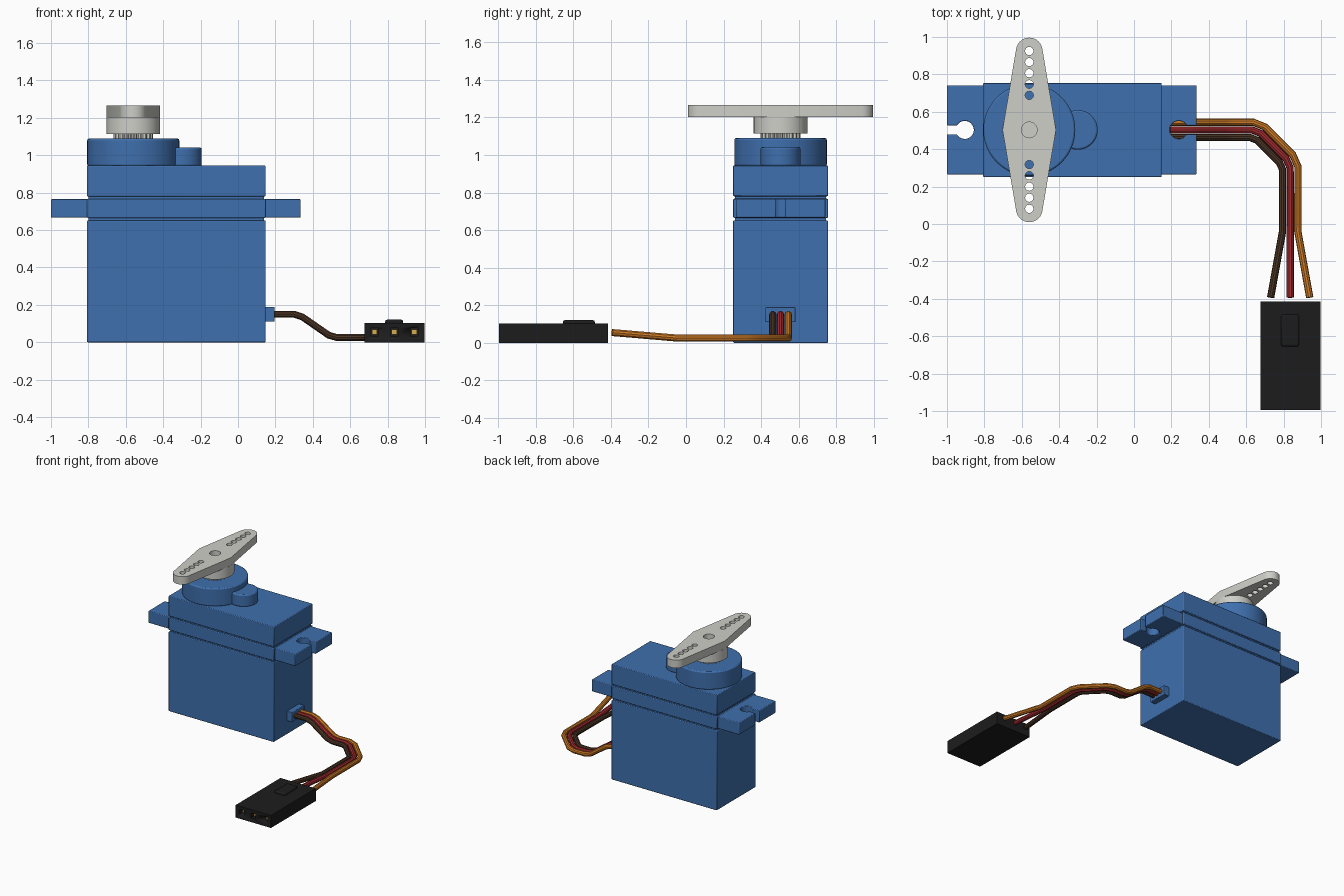
import bpy, bmesh
from math import sin, cos, pi, radians

if "Cube" in bpy.data.objects:
    bpy.data.objects.remove(bpy.data.objects["Cube"])


def material(name, rgb):
    m = bpy.data.materials.new(name)
    m.diffuse_color = (*rgb, 1)
    m.use_nodes = True
    m.node_tree.nodes["Principled BSDF"].inputs["Base Color"].default_value = m.diffuse_color
    return m


BLUE = material("blue_plastic", (0.05, 0.16, 0.42))
BLACK = material("black_plastic", (0.012, 0.012, 0.012))
GOLD = material("gold_metal", (0.65, 0.42, 0.08))
BONE = material("horn_plastic", (0.62, 0.62, 0.58))
CX, CY = -0.56, 0.503      # output shaft axis
MID = -0.3325              # centre of the case in x


def finish(ob, mat, bevel=0):
    if mat:
        ob.data.materials.append(mat)
    if bevel:
        b = ob.modifiers.new("bevel", 'BEVEL')
        b.width, b.segments, b.limit_method, b.angle_limit = bevel, 2, 'ANGLE', radians(40)
    for o in bpy.context.selected_objects:
        o.select_set(False)
    ob.select_set(True)
    bpy.context.view_layer.objects.active = ob
    bpy.ops.object.shade_smooth_by_angle(angle=radians(35))
    return ob


def prism(name, pts, z0, z1, mat, bevel=0):
    """Extrude a flat outline from z0 to z1."""
    bm = bmesh.new()
    face = bm.faces.new([bm.verts.new((x, y, z0)) for x, y in pts])
    up = bmesh.ops.extrude_face_region(bm, geom=[face])["geom"]
    bmesh.ops.translate(bm, vec=(0, 0, z1 - z0),
                        verts=[v for v in up if isinstance(v, bmesh.types.BMVert)])
    bmesh.ops.recalc_face_normals(bm, faces=bm.faces)
    me = bpy.data.meshes.new(name)
    bm.to_mesh(me)
    bm.free()
    ob = bpy.data.objects.new(name, me)
    bpy.context.collection.objects.link(ob)
    return finish(ob, mat, bevel)


def box(name, x0, x1, y0, y1, z0, z1, mat, bevel=0):
    return prism(name, [(x0, y0), (x1, y0), (x1, y1), (x0, y1)], z0, z1, mat, bevel)


def arc(x, y, r, a0=0, a1=360, n=48):
    """Arc points; a full circle omits the repeated end point."""
    full = abs(a1 - a0) == 360
    steps = n if full else n - 1
    return [(x + r * cos(radians(a0 + (a1 - a0) * i / steps)),
             y + r * sin(radians(a0 + (a1 - a0) * i / steps))) for i in range(n)]


# Case: three shells around a core that shows as seam grooves
box("case_core", -0.798, 0.14, 0.262, 0.744, 0.02, 0.93, BLUE)
for name, z0, z1 in (("lower_case", 0, 0.652), ("middle_case", 0.665, 0.767),
                     ("upper_case", 0.78, 0.945)):
    box(name, -0.807, 0.148, 0.251, 0.755, z0, z1, BLUE, 0.005)

# Mounting ears with keyhole slots, mirrored about the case
for name, s in (("left_ear", -1), ("right_ear", 1)):
    hole = arc(0.572, CY, 0.048, 30, 330, 32)
    outline = [(0.46, CY - 0.238), (0.46, CY + 0.238), (0.6675, CY + 0.238),
               (0.6675, CY + 0.024)] + hole + [(0.6675, CY - 0.024), (0.6675, CY - 0.238)]
    prism(name, [(MID + s * x, y) for x, y in outline], 0.667, 0.765, BLUE, 0.005)

# Gear housing on top
prism("gear_tower", arc(CX, CY, 0.246, n=64), 0.94, 1.09, BLUE, 0.01)
prism("idler_tower", arc(-0.3, CY, 0.106), 0.94, 1.042, BLUE, 0.01)

# Toothed output shaft
teeth = []
for i in range(84):
    r = 0.106 if i % 4 < 2 else 0.094
    a = 2 * pi * i / 84
    teeth.append((CX + r * cos(a), CY + r * sin(a)))
prism("output_spline", teeth, 1.08, 1.15, BONE)

# Horn hub
prism("horn_hub", arc(CX, CY, 0.143), 1.115, 1.202, BONE)

# Horn arm: flat filled curve with screw hole and linkage holes
tip = 0.422
loops = [[(CX + 0.143, CY)] + arc(CX, CY + tip, 0.071, 8, 172, 24)
         + [(CX - 0.143, CY)] + arc(CX, CY - tip, 0.071, 188, 352, 24),
         arc(CX, CY, 0.042, n=32)]
for s in (-1, 1):
    loops += [arc(CX, CY + s * (0.185 + 0.0592 * i), 0.022, n=24) for i in range(5)]
cu = bpy.data.curves.new("horn_arm", 'CURVE')
cu.dimensions, cu.fill_mode, cu.extrude = '2D', 'BOTH', 0.0325
for pts in loops:
    sp = cu.splines.new('POLY')
    sp.points.add(len(pts) - 1)
    for p, (x, y) in zip(sp.points, pts):
        p.co = (x, y, 0, 1)
    sp.use_cyclic_u = True


def curve_to_mesh(name, cu, mat, z=0):
    tmp = bpy.data.objects.new(name + "_curve", cu)
    bpy.context.collection.objects.link(tmp)
    bpy.context.view_layer.update()
    me = bpy.data.meshes.new_from_object(tmp.evaluated_get(bpy.context.evaluated_depsgraph_get()))
    bpy.data.objects.remove(tmp)
    bm = bmesh.new()
    bm.from_mesh(me)
    bmesh.ops.remove_doubles(bm, verts=bm.verts, dist=1e-5)
    bmesh.ops.recalc_face_normals(bm, faces=bm.faces)
    bm.to_mesh(me)
    bm.free()
    me.materials.clear()
    ob = bpy.data.objects.new(name, me)
    bpy.context.collection.objects.link(ob)
    ob.location.z = z
    return finish(ob, mat)


curve_to_mesh("horn_arm", cu, BONE, 1.2335)

# Cable exit and three wires side by side
box("cable_exit", 0.14, 0.195, 0.423, 0.583, 0.11, 0.19, BLUE, 0.004)
for name, d, rgb in (("brown_wire", -0.041, (0.07, 0.035, 0.018)),
                     ("red_wire", 0, (0.38, 0.025, 0.03)),
                     ("orange_wire", 0.041, (0.62, 0.2, 0.02))):
    y = CY + d
    path = [(0.17, y, 0.15), (0.3, y, 0.15), (0.345, y, 0.135), (0.485, y, 0.038),
            (0.53, y, 0.025), (0.63 + 0.2 * d, y, 0.025),
            (0.68 + 0.5 * d, 0.483 + 0.87 * d, 0.025),
            (0.813 + 0.87 * d, 0.35 + 0.5 * d, 0.025),
            (0.835 + d, 0.30 + 0.2 * d, 0.025), (0.835 + d, -0.04, 0.025),
            (0.835 + 2.55 * d, -0.393, 0.055)]
    wire = bpy.data.curves.new(name, 'CURVE')
    wire.dimensions, wire.bevel_depth, wire.bevel_resolution = '3D', 0.0195, 3
    wire.use_fill_caps = True
    sp = wire.splines.new('POLY')
    sp.points.add(len(path) - 1)
    for p, co in zip(sp.points, path):
        p.co = (*co, 1)
    curve_to_mesh(name, wire, material(name, rgb))

# Connector with latch tab, pin sockets and contacts
plug = box("connector", 0.676, 0.996, -0.995, -0.415, 0, 0.103, BLACK)
box("connector_tab", 0.787, 0.883, -0.655, -0.485, 0.095, 0.121, BLACK, 0.01)
for i in range(3):
    x = 0.73 + 0.106 * i
    cut = box(f"socket_cutter_{i}", x - 0.021, x + 0.021, -1.05, -0.93, 0.034, 0.076, None)
    cut.hide_render = True
    cut.hide_viewport = True
    m = plug.modifiers.new("socket", 'BOOLEAN')
    m.object, m.operation, m.solver = cut, 'DIFFERENCE', 'EXACT'
    box(f"contact_{i}", x - 0.014, x + 0.014, -0.965, -0.92, 0.041, 0.069, GOLD)
